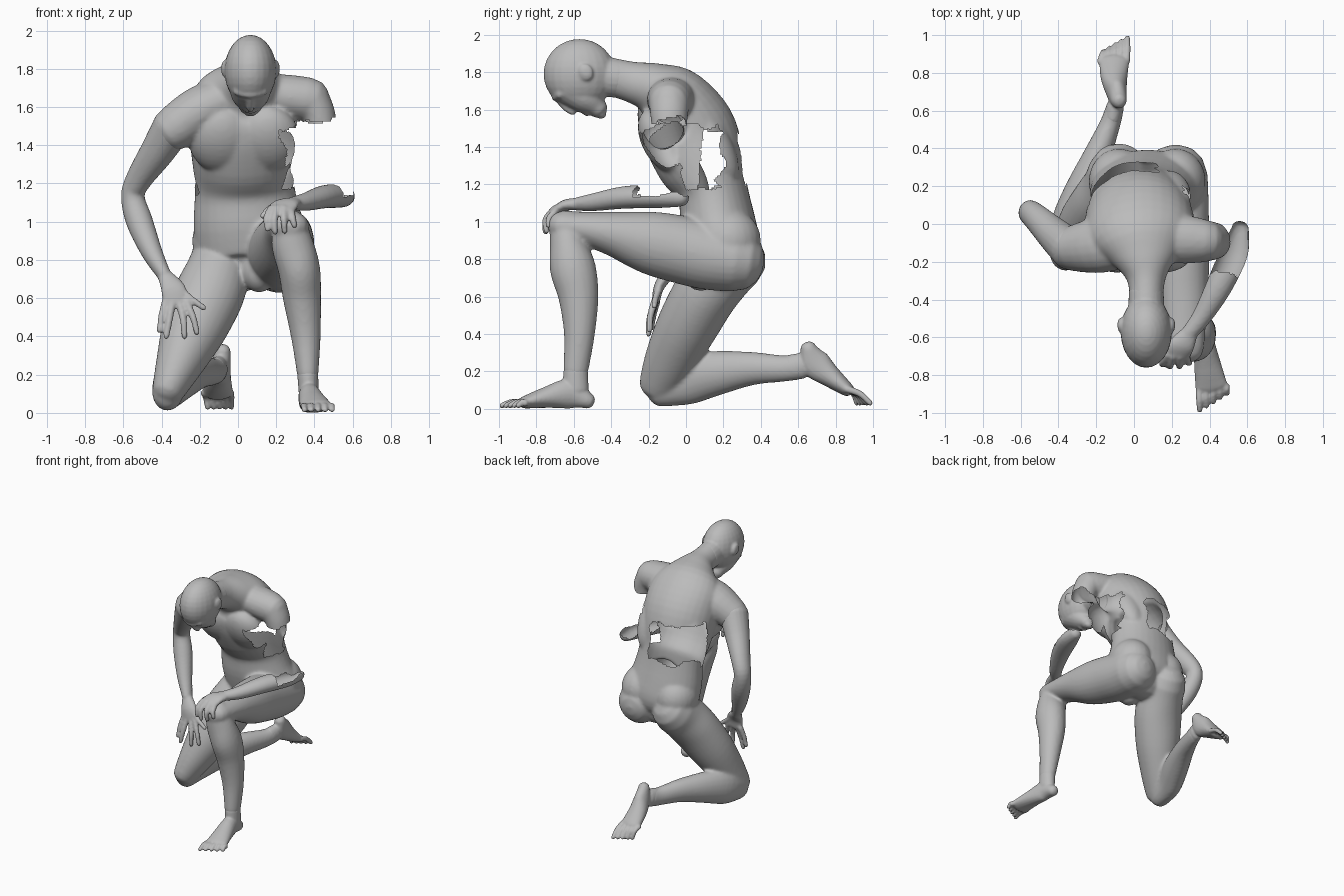
import bpy, bmesh, math
from mathutils import Vector, Matrix, noise
from mathutils.bvhtree import BVHTree

cube = bpy.data.objects.get("Cube")
if cube:
    bpy.data.objects.remove(cube, do_unlink=True)

grey = bpy.data.materials.new("plain grey")
grey.use_nodes = True
COLOUR = (0.5, 0.5, 0.5, 1.0)
grey.diffuse_color = COLOUR
grey.node_tree.nodes["Principled BSDF"].inputs["Base Color"].default_value = COLOUR
skins = []  # (object, closed shape, rule for the broken-away faces)


def spline(p, steps=4):
    """Catmull-Rom through stations (x, y, z, half width, half depth)."""
    out = []
    for i in range(len(p) - 1):
        a, b, c, d = p[max(i - 1, 0)], p[i], p[i + 1], p[min(i + 2, len(p) - 1)]
        for s in range(steps):
            t = s / steps
            out.append([0.5 * (2 * q + (r - o) * t + (2 * o - 5 * q + 4 * r - w) * t * t
                               + (3 * q - o - 3 * r + w) * t ** 3)
                        for o, q, r, w in zip(a, b, c, d)])
    return out + [list(p[-1])]


def tube(bm, stations, side=(1, 0, 0), n=20):
    """Elliptical limb with rounded ends."""
    st = spline(stations)
    pos = [Vector(s[:3]) for s in st]
    rings = []
    for i, s in enumerate(st):
        t = (pos[min(i + 1, len(st) - 1)] - pos[max(i - 1, 0)]).normalized()
        rings.append((pos[i], t, s[3], s[4]))

    def cap(ring, sign):
        c, t, a, b = ring
        r = min(a, b)
        return [(c + t * sign * r * k, t, a * f, b * f) for k, f in ((0.5, 0.85), (0.8, 0.55), (0.92, 0.2))]

    rings = cap(rings[0], -1)[::-1] + rings + cap(rings[-1], 1)
    loops = []
    for c, t, a, b in rings:
        u = Vector(side)
        u = (u - t * u.dot(t)).normalized()
        v = t.cross(u)
        loops.append([bm.verts.new(c + u * a * math.cos(k * math.tau / n) + v * b * math.sin(k * math.tau / n))
                      for k in range(n)])
    for lo, hi in zip(loops, loops[1:]):
        for k in range(n):
            bm.faces.new((lo[k], lo[(k + 1) % n], hi[(k + 1) % n], hi[k]))
    bm.faces.new(loops[0][::-1])
    bm.faces.new(loops[-1])


def ball(bm, centre, radii, tilt=0):
    m = Matrix.Translation(centre) @ Matrix.Rotation(tilt, 4, 'X') @ Matrix.Diagonal((*radii, 1))
    bmesh.ops.create_uvsphere(bm, u_segments=24, v_segments=16, radius=1, matrix=m)


def digits(bm, paths, r):
    """Fingers or toes: each path is a list of points."""
    for path in paths:
        tube(bm, [(*p, r * (1 - 0.12 * i), r * (1 - 0.12 * i)) for i, p in enumerate(path)], n=10)


def fuse(name, bm, voxel, smooth, broken=lambda c: False):
    """Blend the pieces of one part into a single soft skin."""
    bmesh.ops.recalc_face_normals(bm, faces=bm.faces)
    me = bpy.data.meshes.new(name)
    bm.to_mesh(me)
    bm.free()
    ob = bpy.data.objects.new(name, me)
    bpy.context.collection.objects.link(ob)
    rm = ob.modifiers.new("skin", 'REMESH')
    rm.mode, rm.voxel_size = 'VOXEL', voxel
    sm = ob.modifiers.new("soften", 'SMOOTH')
    sm.factor, sm.iterations = 0.5, smooth
    dg = bpy.context.evaluated_depsgraph_get()
    skin = bpy.data.meshes.new_from_object(ob.evaluated_get(dg))
    ob.modifiers.clear()
    ob.data = skin
    bpy.data.meshes.remove(me)
    skin.name = name
    skin.materials.clear()
    skin.materials.append(grey)
    skin.polygons.foreach_set("use_smooth", [True] * len(skin.polygons))
    shape = BVHTree.FromPolygons([v.co for v in skin.vertices], [p.vertices for p in skin.polygons])
    skins.append((ob, shape, broken))


def inside(shape, c):
    near, normal, _, _ = shape.find_nearest(c)
    return (c - near).dot(normal) < -0.008


# Body: trunk and neck, shoulders, chest, back and hips
bm = bmesh.new()
tube(bm, [(.08, .20, .78, .26, .15), (.08, .20, .86, .30, .195), (.05, .17, 1.0, .285, .20),
          (.035, .14, 1.17, .262, .19), (.03, .08, 1.32, .27, .237), (.03, .01, 1.495, .29, .25),
          (.04, -.08, 1.645, .28, .205), (.055, -.18, 1.715, .18, .14), (.065, -.30, 1.75, .10, .108),
          (.065, -.46, 1.79, .09, .10)], n=32)
tube(bm, [(.05, -.07, 1.68, .13, .10), (.25, -.08, 1.655, .13, .115), (.37, -.09, 1.64, .115, .115)], side=(0, 1, 0))
tube(bm, [(.38, -.09, 1.64, .10, .11), (.42, -.09, 1.56, .09, .10), (.44, -.09, 1.46, .08, .09)])
tube(bm, [(.02, -.07, 1.67, .14, .11), (-.18, -.11, 1.59, .15, .13), (-.33, -.13, 1.49, .12, .12)], side=(0, 1, 0))
for s in (-1, 1):
    ball(bm, (.033 + s * .122, -.125, 1.43), (.17, .11, .19), .5)
    ball(bm, (.035 + s * .15, .135, 1.43), (.12, .10, .25), .5)
    ball(bm, (.07 + s * .15, .225, .90), (.16, .175, .17))
ball(bm, (.11, .08, .74), (.09, .10, .11))

# Left thigh and shin
tube(bm, [(.22, .26, .795, .17, .17), (.223, .13, .815, .172, .18), (.225, .0, .845, .172, .182),
          (.245, -.20, .89, .155, .167), (.26, -.40, .938, .13, .117), (.265, -.55, .965, .115, .09),
          (.27, -.665, .98, .10, .078)], n=28)
tube(bm, [(.27, -.64, .98, .09, .087), (.285, -.63, .88, .11, .10), (.32, -.605, .75, .11, .123),
          (.335, -.575, .60, .10, .108), (.355, -.57, .40, .078, .083), (.365, -.59, .20, .056, .067)])

# Right thigh and shin
tube(bm, [(-.08, .265, .80, .165, .17), (-.105, .19, .73, .17, .175), (-.155, .10, .61, .182, .172),
          (-.235, .0, .43, .167, .162), (-.31, -.09, .25, .123, .136), (-.36, -.147, .13, .09, .107)], n=28)
tube(bm, [(-.37, -.14, .105, .08, .10), (-.35, .0, .155, .09, .135), (-.285, .16, .19, .09, .12),
          (-.20, .35, .215, .075, .09), (-.13, .52, .215, .056, .071), (-.105, .60, .225, .05, .07)])


def body_broken(c):
    j = noise.noise(c * 11) * .07
    z = c.z + j
    arm = c.x > .31 and 1.2 < z < 1.53
    flank = 1.19 < z < 1.52 and c.x + j > .25 and c.y + j < .20
    back = 1.19 < z < 1.49 and c.x + j < .12 and c.y + j > .09
    return arm or flank or back


fuse("body", bm, .011, 9, body_broken)

# Head: skull, face, brow, nose, lips and ears
bm = bmesh.new()
ball(bm, (.065, -.57, 1.79), (.136, .192, .187))
tube(bm, [(.065, -.62, 1.73, .115, .11), (.065, -.53, 1.66, .10, .09), (.065, -.475, 1.61, .065, .055)])
tube(bm, [(.065, -.46, 1.78, .095, .11), (.065, -.36, 1.765, .093, .103)])
tube(bm, [(-.005, -.675, 1.685, .02, .025), (.065, -.70, 1.67, .02, .025), (.135, -.675, 1.685, .02, .025)], side=(0, 1, 0))
digits(bm, [[(.065, -.68, 1.655), (.065, -.635, 1.605), (.065, -.605, 1.585)]], .022)
ball(bm, (.065, -.53, 1.59), (.04, .025, .025))
ball(bm, (.065, -.455, 1.58), (.04, .03, .03))
for s in (-1, 1):
    ball(bm, (.065 + s * .137, -.535, 1.80), (.016, .038, .046), .4)
    ball(bm, (.065 + s * .045, -.635, 1.655), (.024, .022, .02))
fuse("head", bm, .009, 4)

# Right arm, reaching down to the thigh
bm = bmesh.new()
tube(bm, [(-.34, -.13, 1.50, .105, .115), (-.42, -.06, 1.37, .09, .095), (-.52, .035, 1.22, .068, .077),
          (-.55, .06, 1.13, .062, .066), (-.515, .03, 1.0, .07, .07), (-.45, -.04, .84, .055, .058),
          (-.385, -.10, .72, .036, .043)])
tube(bm, [(-.385, -.10, .72, .038, .036), (-.34, -.145, .65, .065, .028), (-.325, -.16, .58, .068, .022)])
digits(bm, [[(-.33, -.13, .67), (-.25, -.16, .60), (-.18, -.17, .55)],
            [(-.27, -.165, .58), (-.235, -.19, .50), (-.215, -.195, .42)],
            [(-.305, -.165, .57), (-.285, -.195, .48), (-.28, -.20, .40)],
            [(-.345, -.165, .57), (-.36, -.19, .48), (-.375, -.20, .40)],
            [(-.38, -.155, .58), (-.40, -.175, .50), (-.41, -.185, .43)]], .021)
fuse("right_arm", bm, .009, 4)

# Left forearm, resting on the knee, broken open towards the elbow
bm = bmesh.new()
tube(bm, [(.56, -.03, 1.13, .05, .05), (.53, -.15, 1.135, .075, .062), (.45, -.33, 1.13, .07, .06),
          (.36, -.49, 1.105, .052, .048), (.29, -.58, 1.095, .042, .036)])
tube(bm, [(.30, -.57, 1.095, .042, .034), (.255, -.64, 1.09, .068, .03), (.225, -.69, 1.065, .07, .025)])
digits(bm, [[(.25, -.61, 1.09), (.17, -.64, 1.07), (.13, -.67, 1.03)],
            [(.175, -.69, 1.07), (.15, -.735, 1.02), (.155, -.745, .96)],
            [(.205, -.70, 1.07), (.19, -.75, 1.01), (.195, -.75, .945)],
            [(.24, -.70, 1.07), (.24, -.75, 1.01), (.245, -.745, .95)],
            [(.275, -.68, 1.07), (.285, -.73, 1.02), (.295, -.735, .98)]], .021)


def forearm_broken(c):
    j = noise.noise(c * 14) * .04
    return c.y + j > -.27 and c.z + j > 1.135


fuse("left_forearm", bm, .009, 4, forearm_broken)

# Left foot, planted in front
bm = bmesh.new()
tube(bm, [(.365, -.59, .20, .055, .066), (.37, -.59, .10, .052, .07)])
tube(bm, [(.365, -.53, .045, .045, .045), (.37, -.62, .08, .055, .08), (.39, -.75, .06, .072, .056),
          (.41, -.86, .035, .086, .034)])
digits(bm, [[(.345 + .036 * i, -.86, .03), (.345 + .036 * i, -.93 + .014 * i, .036), (.348 + .036 * i, -.985 + .022 * i, .016)]
            for i in range(5)], .02)
fuse("left_foot", bm, .008, 3)

# Right foot, trailing on its toes
bm = bmesh.new()
tube(bm, [(-.115, .56, .22, .05, .069), (-.10, .62, .23, .047, .07)])
tube(bm, [(-.08, .655, .32, .042, .045), (-.09, .69, .245, .052, .08), (-.105, .77, .175, .07, .06),
          (-.105, .86, .105, .08, .038)])
digits(bm, [[(-.04 - .034 * i, .86, .105), (-.035 - .033 * i, .93 - .008 * i, .08), (-.035 - .031 * i, .985 - .018 * i, .03)]
            for i in range(5)], .02)
fuse("right_foot", bm, .008, 3)

# Remove the broken-away faces and those buried in a neighbouring part
for ob, shape, broken in skins:
    others = [s for _, s, _ in skins if s is not shape]
    bm = bmesh.new()
    bm.from_mesh(ob.data)
    centres = [(f, f.calc_center_median()) for f in bm.faces]
    gone = [f for f, c in centres if broken(c) or any(inside(s, c) for s in others)]
    bmesh.ops.delete(bm, geom=gone, context='FACES')
    bm.to_mesh(ob.data)
    bm.free()
